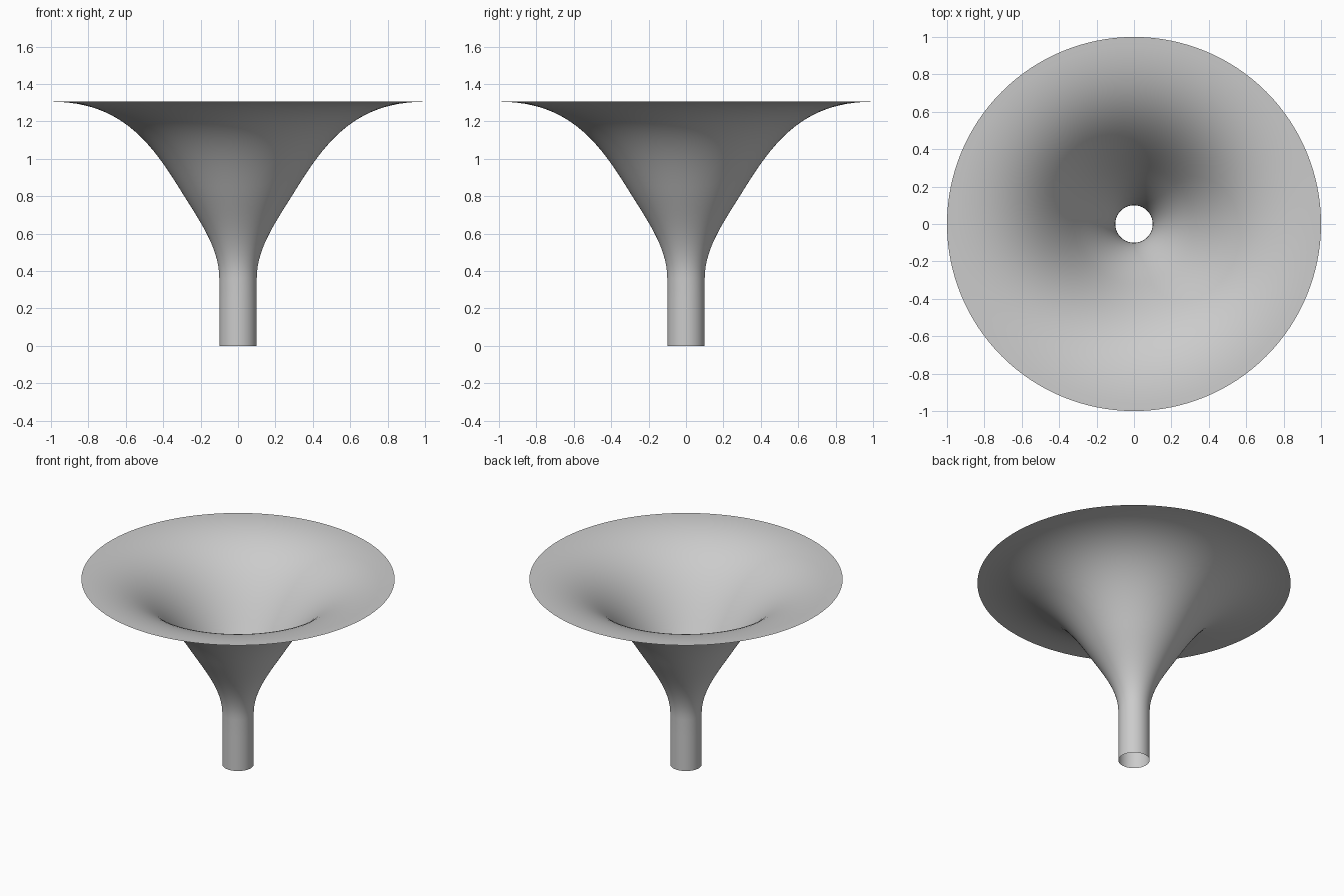
import bpy
import bmesh
import math
from mathutils import Vector
from mathutils.geometry import interpolate_bezier

if "Cube" in bpy.data.objects:
    bpy.data.objects.remove(bpy.data.objects["Cube"], do_unlink=True)

SEGMENTS = 128

# Plain grey material
grey = bpy.data.materials.new("light_grey")
grey.use_nodes = True
colour = (0.6, 0.6, 0.6, 1)
grey.diffuse_color = colour
grey.node_tree.nodes["Principled BSDF"].inputs["Base Color"].default_value = colour


def bezier(a, b, c, d, count):
    """Points along one curve of the profile, given as (radius, height)."""
    return interpolate_bezier(*(Vector((r, 0, z)) for r, z in (a, b, c, d)), count)


# Profile: straight tube, then a throat and a flare ending in a level rim
tube = [Vector((0.1, 0, z)) for z in (0, 0.12, 0.24)]
throat = bezier((0.1, 0.36), (0.1, 0.52), (0.2, 0.66), (0.3, 0.82), 16)
flare = bezier((0.3, 0.82), (0.46, 1.08), (0.62, 1.305), (1, 1.305), 24)
profile = tube + throat + flare[1:]

# Revolve the profile into an open, single-walled horn
bm = bmesh.new()
verts = [bm.verts.new(p) for p in profile]
edges = [bm.edges.new(pair) for pair in zip(verts, verts[1:])]
bmesh.ops.spin(bm, geom=verts + edges, cent=(0, 0, 0), axis=(0, 0, 1),
               angle=math.tau, steps=SEGMENTS, use_merge=False)
bmesh.ops.remove_doubles(bm, verts=bm.verts, dist=0.0005)

# Point the outer wall outwards
bm.normal_update()
wall = min(bm.faces, key=lambda f: f.calc_center_median().z)
if wall.normal.dot(wall.calc_center_median() * Vector((1, 1, 0))) < 0:
    bmesh.ops.reverse_faces(bm, faces=bm.faces)
for face in bm.faces:
    face.smooth = True

mesh = bpy.data.meshes.new("flared_horn")
bm.to_mesh(mesh)
bm.free()
mesh.materials.append(grey)
horn = bpy.data.objects.new("flared_horn", mesh)
bpy.context.collection.objects.link(horn)
